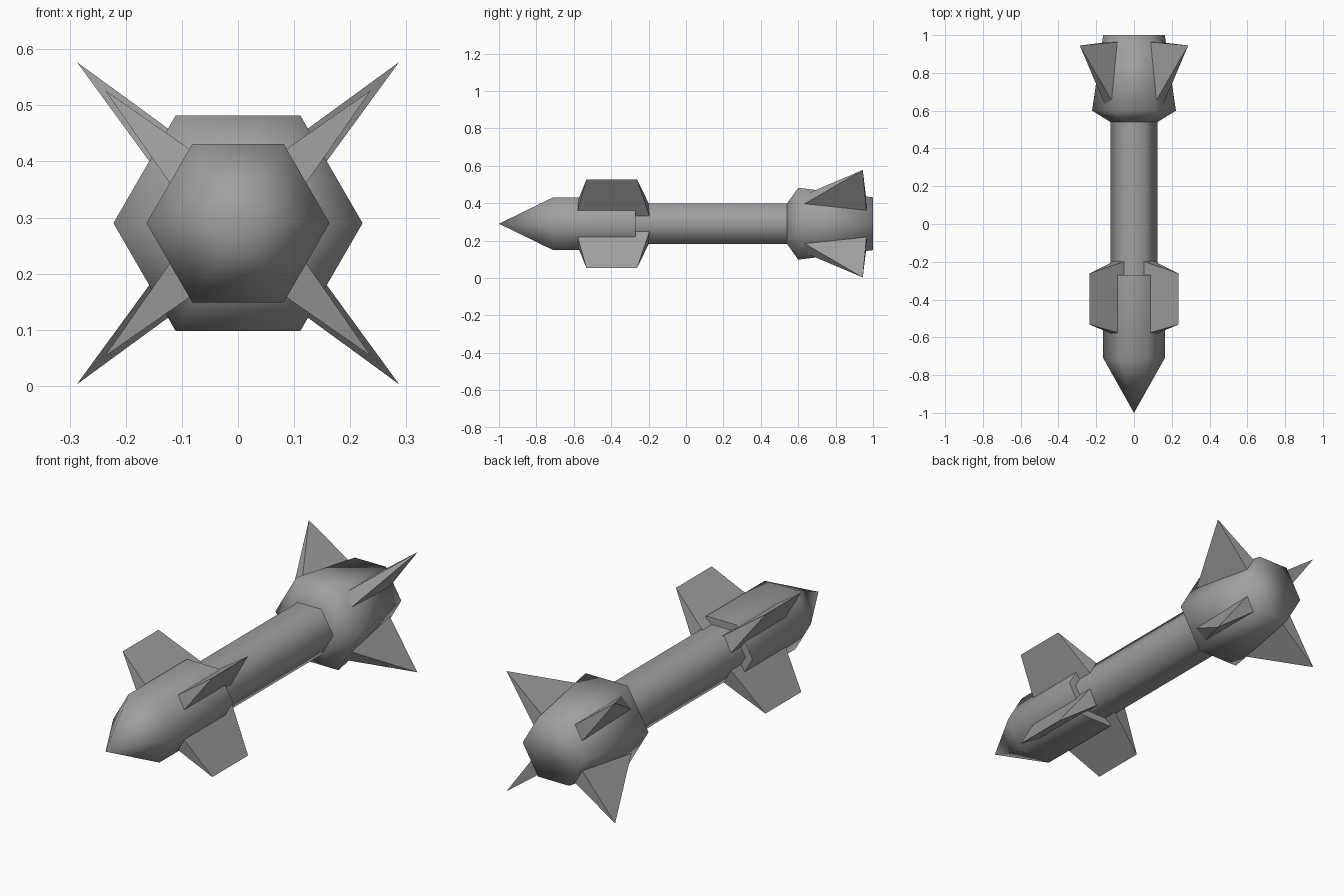
import bpy
from math import sin, cos, pi, radians, sqrt

if "Cube" in bpy.data.objects:
    bpy.data.objects.remove(bpy.data.objects["Cube"])

AXIS_Z = 0.29

grey = bpy.data.materials.new("plain_grey")
grey.use_nodes = True
grey.diffuse_color = (0.35, 0.35, 0.35, 1)
grey.node_tree.nodes["Principled BSDF"].inputs["Base Color"].default_value = (0.35, 0.35, 0.35, 1)


def add_part(name, verts, faces, smooth_angle):
    mesh = bpy.data.meshes.new(name)
    mesh.from_pydata(verts, [], faces)
    mesh.materials.append(grey)
    obj = bpy.data.objects.new(name, mesh)
    bpy.context.collection.objects.link(obj)
    bpy.ops.object.select_all(action='DESELECT')
    bpy.context.view_layer.objects.active = obj
    obj.select_set(True)
    # Make all normals face outwards
    bpy.ops.object.mode_set(mode='EDIT')
    bpy.ops.mesh.select_all(action='SELECT')
    bpy.ops.mesh.normals_make_consistent(inside=False)
    bpy.ops.object.mode_set(mode='OBJECT')
    bpy.ops.object.shade_smooth_by_angle(angle=radians(smooth_angle))
    return obj


def hex_section(name, profile, sides=6):
    """Sweep (y, radius) stations around the long axis; zero radius is a point."""
    verts, rings, faces = [], [], []
    for y, r in profile:
        count = sides if r > 0 else 1
        rings.append([len(verts) + i for i in range(count)])
        for i in range(count):
            a = 2 * pi * i / sides
            verts.append((r * cos(a), y, AXIS_Z + r * sin(a)))
    for a, b in zip(rings, rings[1:]):
        for i in range(sides):
            j = (i + 1) % sides
            if len(a) == 1:
                faces.append((a[0], b[i], b[j]))
            else:
                faces.append((a[i], a[j], b[j], b[i]))
    for ring in (rings[0], rings[-1]):
        if len(ring) > 1:
            faces.append(tuple(ring))
    return add_part(name, verts, faces, 85)


def fin(name, sx, sz, root, tip):
    """Wedge fin on a diagonal; root holds (radius, y, half width), tip (radius, y)."""
    def place(radius, y, across):
        return (sx * (radius - across) / sqrt(2), y, AXIS_Z + sz * (radius + across) / sqrt(2))
    (r0, y0, w0), (r1, y1, w1) = root
    verts = [place(r0, y0, w0), place(r0, y0, -w0), place(r1, y1, -w1), place(r1, y1, w1)]
    verts += [place(r, y, 0) for r, y in tip]
    first, last = 4, 3 + len(tip)
    side = (first,) if first == last else (last, first)
    faces = [(0, 1, 2, 3), (0, 1, first), (2, 3, last), (1, 2) + side, (0, 3) + side]
    return add_part(name, verts, faces, 30)


# Hull sections
hex_section("nose_section", [(-1, 0), (-0.71, 0.163), (-0.27, 0.163)])
hex_section("body_tube", [(-0.3, 0.125), (0.56, 0.125)])
hex_section("tail_section", [(0.54, 0.125), (0.6, 0.222), (1, 0.163)])

# Four fins at each end, on the diagonals
for sx, side in ((1, "left"), (-1, "right")):
    for sz, level in ((1, "upper"), (-1, "lower")):
        fin(f"front_fin_{level}_{side}", sx, sz,
            [(0.10, -0.588, 0.042), (0.10, -0.195, 0.042)],
            [(0.335, -0.532), (0.335, -0.262)])
        fin(f"tail_fin_{level}_{side}", sx, sz,
            [(0.15, 0.585, 0.04), (0.12, 0.966, 0.042)],
            [(0.406, 0.945)])
